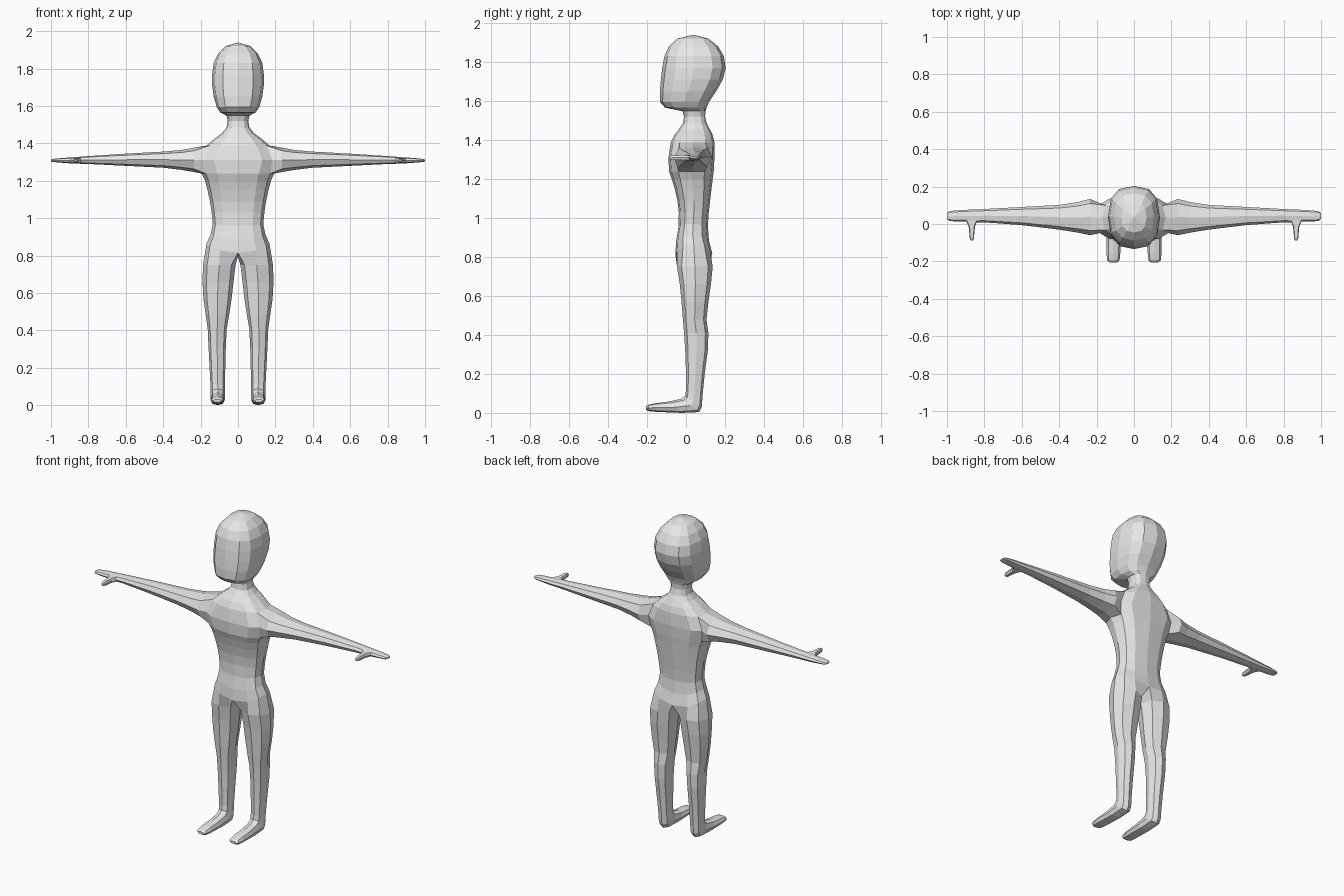
import bpy, bmesh, math

bm = bmesh.new()


def soft(v, p):
    """Signed power: turns a circle into a slightly squarer section."""
    return math.copysign(abs(v) ** p, v) if abs(v) > 1e-6 else 0.0


def half_ring(z, w, yf, yb, drop=0.0, p=0.78):
    """Seven points from front centre round the side to back centre."""
    out = []
    for i in range(7):
        a = math.radians(-90 + 30 * i)
        s = math.sin(a)
        out.append(bm.verts.new((w * soft(math.cos(a), p),
                                 (yf + yb) / 2 + (yb - yf) / 2 * soft(s, p),
                                 z - drop * s * s)))
    return out


def bridge(a, b, closed=True, skip=()):
    n = len(a)
    for i in range(n if closed else n - 1):
        if i not in skip:
            j = (i + 1) % n
            vs = []
            for v in (a[i], a[j], b[j], b[i]):
                if v is not None and v not in vs:
                    vs.append(v)
            bm.faces.new(vs)


# Torso, neck and head: z, half width, front y, back y, centre drop, roundness
lower = [half_ring(*r) for r in (
    (0.865, 0.168, -0.055, 0.135, 0.05),
    (0.915, 0.146, -0.05, 0.118, 0.03),
    (0.97, 0.135, -0.038, 0.112, 0.012),
    (1.03, 0.141, -0.037, 0.117),
    (1.09, 0.15, -0.044, 0.124),
    (1.15, 0.163, -0.058, 0.131),
    (1.20, 0.176, -0.073, 0.137),
    (1.238, 0.193, -0.087, 0.142),
)]
mid = half_ring(1.31, 0.2, -0.09, 0.146, 0, 0.62)
upper = [half_ring(*r) for r in (
    (1.388, 0.17, -0.078, 0.146),
    (1.425, 0.125, -0.06, 0.137),
    (1.455, 0.085, -0.037, 0.122),
    (1.485, 0.061, -0.015, 0.106),
    (1.52, 0.055, -0.01, 0.098),
    (1.548, 0.061, -0.018, 0.1),
    (1.566, 0.095, -0.108, 0.106),
    (1.595, 0.114, -0.133, 0.118),
    (1.65, 0.13, -0.134, 0.155),
    (1.71, 0.138, -0.129, 0.189),
    (1.77, 0.138, -0.122, 0.204),
    (1.83, 0.13, -0.111, 0.194),
    (1.88, 0.106, -0.088, 0.165),
    (1.92, 0.067, -0.045, 0.115),
)]
for stack in (lower, upper):
    for a, b in zip(stack, stack[1:]):
        bridge(a, b, closed=False)

# Chest band, leaving an opening at the shoulder
below, above = lower[-1], upper[0]
bridge(below, mid, False, skip=(2, 3))
bridge(mid, above, False, skip=(2, 3))
bm.verts.remove(mid[3])

# Crown
crown = bm.verts.new((0, 0.038, 1.94))
for a, b in zip(upper[-1], upper[-1][1:]):
    bm.faces.new((a, b, crown))

# Arm: x, front y, back y, bottom z, top z
arm = [[below[3], below[2], mid[2], above[2],
        above[3], above[4], mid[4], below[4]]]
for x, yf, yb, zb, zt in (
        (0.235, -0.06, 0.134, 1.247, 1.377),
        (0.30, -0.046, 0.117, 1.258, 1.365),
        (0.40, -0.03, 0.102, 1.27, 1.356),
        (0.60, -0.006, 0.091, 1.28, 1.345),
        (0.80, 0.009, 0.08, 1.29, 1.332),
        (0.842, 0.008, 0.078, 1.291, 1.329),
        (0.895, 0.012, 0.076, 1.293, 1.325),
        (0.96, 0.014, 0.072, 1.298, 1.32),
        (0.988, 0.017, 0.068, 1.3, 1.317),
        (1.0, 0.027, 0.057, 1.304, 1.313)):
    ring = []
    for i in range(8):
        b = math.radians(-90 + 45 * i)
        ring.append(bm.verts.new((
            x, (yf + yb) / 2 - (yb - yf) / 2 * soft(math.cos(b), 0.85),
            (zb + zt) / 2 + (zt - zb) / 2 * soft(math.sin(b), 0.85))))
    arm.append(ring)
THUMB = 6  # arm segment that carries the thumb
for i, (a, b) in enumerate(zip(arm, arm[1:])):
    bridge(a, b, skip=(1, 2) if i == THUMB - 0 else ())
bm.faces.new(arm[-1])

# Thumb, grown from the opening at the front of the hand
r1, r2 = arm[THUMB], arm[THUMB + 1]
loop = [r1[1], r1[2], r1[3], r2[3], r2[2], r2[1]]
for y, w, h in ((-0.014, 0.017, 0.013), (-0.055, 0.013, 0.012),
                (-0.078, 0.011, 0.01), (-0.087, 0.006, 0.005)):
    ring = [bm.verts.new((0.867 + w * sx, y, 1.309 + h * sz))
            for sx, sz in ((-0.7, -1), (-1, 0), (-0.7, 1),
                           (0.7, 1), (1, 0), (0.7, -1))]
    bridge(loop, ring)
    loop = ring
bm.faces.new(loop)

# Leg and foot: inner x, outer x, front (y, z), back (y, z)
hip = lower[0]
crotch = bm.verts.new((0, 0.04, 0.795))
loop = [hip[1], hip[2], hip[3], hip[4], hip[5], hip[6], crotch, hip[0]]
for xi, xo, (yf, zf), (yb, zb) in (
        (0.013, 0.187, (-0.046, 0.75), (0.137, 0.75)),
        (0.024, 0.19, (-0.032, 0.66), (0.128, 0.66)),
        (0.034, 0.185, (-0.023, 0.57), (0.115, 0.57)),
        (0.048, 0.172, (-0.016, 0.48), (0.105, 0.48)),
        (0.06, 0.162, (-0.01, 0.41), (0.115, 0.41)),
        (0.065, 0.158, (-0.004, 0.32), (0.112, 0.32)),
        (0.068, 0.152, (0.0, 0.20), (0.096, 0.20)),
        (0.07, 0.147, (0.0, 0.115), (0.086, 0.10)),
        (0.07, 0.146, (-0.004, 0.088), (0.081, 0.03)),
        (0.07, 0.146, (-0.025, 0.072), (0.068, 0.004)),
        (0.071, 0.146, (-0.09, 0.058), (-0.02, 0.0)),
        (0.073, 0.147, (-0.155, 0.05), (-0.15, 0.005)),
        (0.077, 0.144, (-0.193, 0.042), (-0.193, 0.009)),
        (0.09, 0.131, (-0.205, 0.032), (-0.205, 0.016))):
    ring = []
    for i in range(8):
        a = math.radians(45 * i)
        t = 0.5 - 0.5 * soft(math.cos(a), 0.85)
        ring.append(bm.verts.new((
            (xi + xo) / 2 + (xo - xi) / 2 * soft(math.sin(a), 0.85),
            yf + (yb - yf) * t, zf + (zb - zf) * t)))
    bridge(loop, ring)
    loop = ring
bm.faces.new(loop)

bmesh.ops.recalc_face_normals(bm, faces=bm.faces[:])
mesh = bpy.data.meshes.new("body")
bm.to_mesh(mesh)
bm.free()

# Whole figure, mirrored left to right
skin = bpy.data.materials.new("plain grey")
skin.diffuse_color = (0.8, 0.8, 0.8, 1)
mesh.materials.append(skin)
body = bpy.data.objects.new("body", mesh)
bpy.context.collection.objects.link(body)
mirror = body.modifiers.new("mirror", 'MIRROR')
mirror.use_clip = True
mirror.merge_threshold = 0.0005
